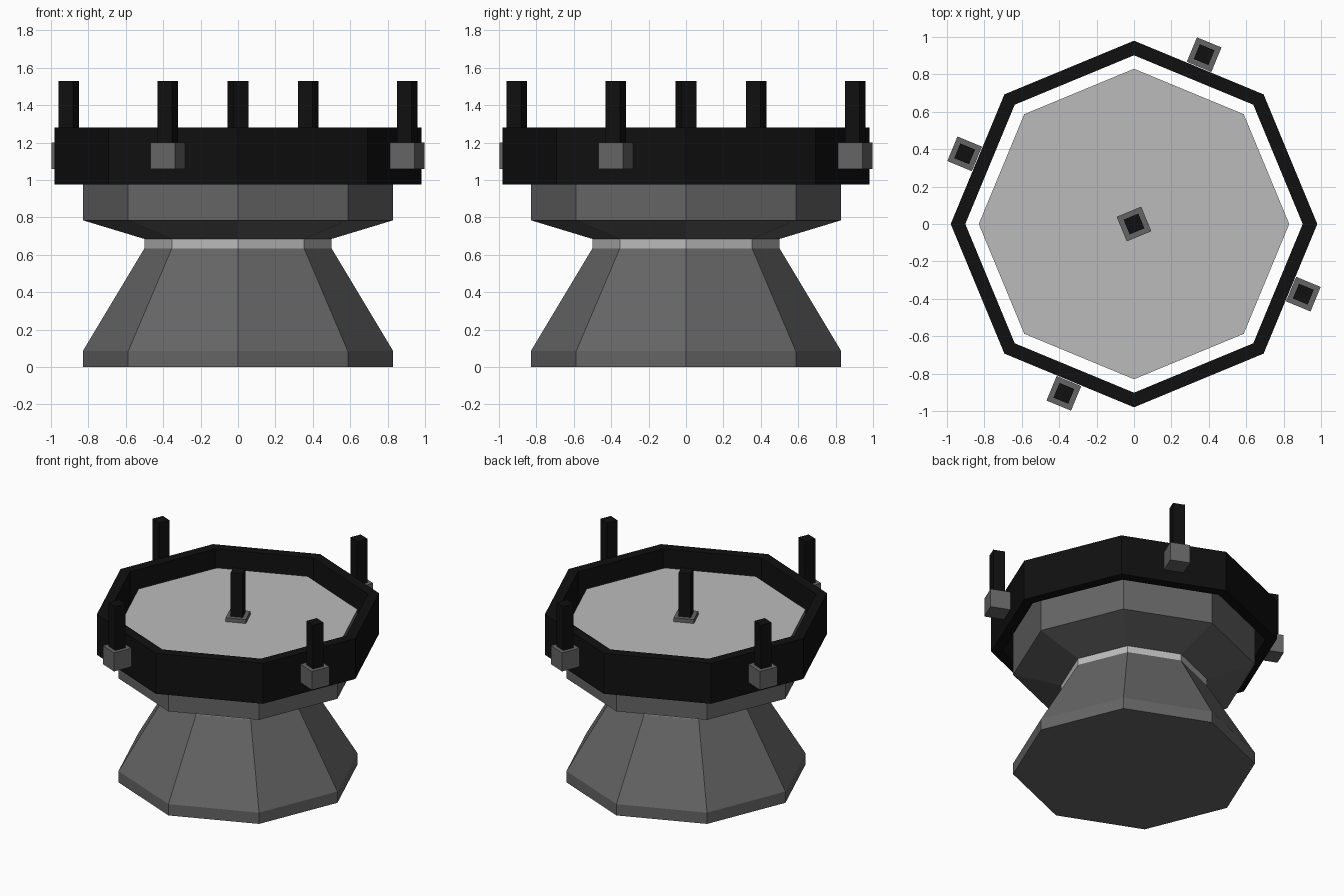
import bpy, bmesh
from math import pi, cos, sin
from mathutils import Matrix

if "Cube" in bpy.data.objects:
    bpy.data.objects.remove(bpy.data.objects["Cube"])


def material(name, v):
    m = bpy.data.materials.new(name)
    m.diffuse_color = (v, v, v, 1)
    m.use_nodes = True
    m.node_tree.nodes["Principled BSDF"].inputs["Base Color"].default_value = m.diffuse_color
    return m


DARK = material("dark_grey", 0.13)
LIGHT = material("light_grey", 0.5)
BLACK = material("black", 0.005)


def finish(bm, name, *mats):
    me = bpy.data.meshes.new(name)
    bm.to_mesh(me)
    bm.free()
    for m in mats:
        me.materials.append(m)
    ob = bpy.data.objects.new(name, me)
    bpy.context.collection.objects.link(ob)
    return ob


def lathe(name, profile, mats, closed=False, light=(), sides=8):
    """Octagonal lathe of an (r, z) profile; 'light' lists bands using the second material."""
    bm = bmesh.new()
    rings = [[bm.verts.new((r * cos(2 * pi * i / sides), r * sin(2 * pi * i / sides), z))
              for i in range(sides)] for r, z in profile]
    n = len(rings)
    for b in range(n if closed else n - 1):
        lo, hi = rings[b], rings[(b + 1) % n]
        for i in range(sides):
            j = (i + 1) % sides
            f = bm.faces.new((lo[i], lo[j], hi[j], hi[i]))
            f.material_index = int(b in light)
    if not closed:
        bm.faces.new(rings[0][::-1])
        top = bm.faces.new(rings[-1])
        top.material_index = int("top" in light)
    bmesh.ops.recalc_face_normals(bm, faces=bm.faces)
    return finish(bm, name, *mats)


def box(name, radius, angle, width, z0, z1, mat):
    """Square upright box at a polar position, turned to face outwards."""
    bm = bmesh.new()
    m = (Matrix.Rotation(angle, 4, 'Z') @ Matrix.Translation((radius, 0, (z0 + z1) / 2))
         @ Matrix.Diagonal((width, width, z1 - z0, 1)))
    bmesh.ops.create_cube(bm, size=1, matrix=m)
    return finish(bm, name, mat)


# Pedestal with pale neck band and pale top plate
lathe("pedestal", [(0.83, 0), (0.83, 0.085), (0.5, 0.635), (0.5, 0.685),
                   (0.83, 0.785), (0.83, 1.17)], (DARK, LIGHT), light=(2, "top"))

# Free-standing black collar around the plate
lathe("collar", [(0.98, 0.975), (0.98, 1.28), (0.902, 1.28), (0.902, 0.975)],
      (BLACK,), closed=True)

# Four outer posts with their mounts, plus one in the centre
spots = [(0.98, pi * (3 / 8 + k / 2)) for k in range(4)] + [(0, pi / 8)]
for k, (r, a) in enumerate(spots):
    label = "centre" if r == 0 else f"outer_{k + 1}"
    box(f"{label}_mount", r, a, 0.142, 1.06, 1.2, DARK)
    box(f"{label}_post", r, a, 0.085, 1.19, 1.53, BLACK)
